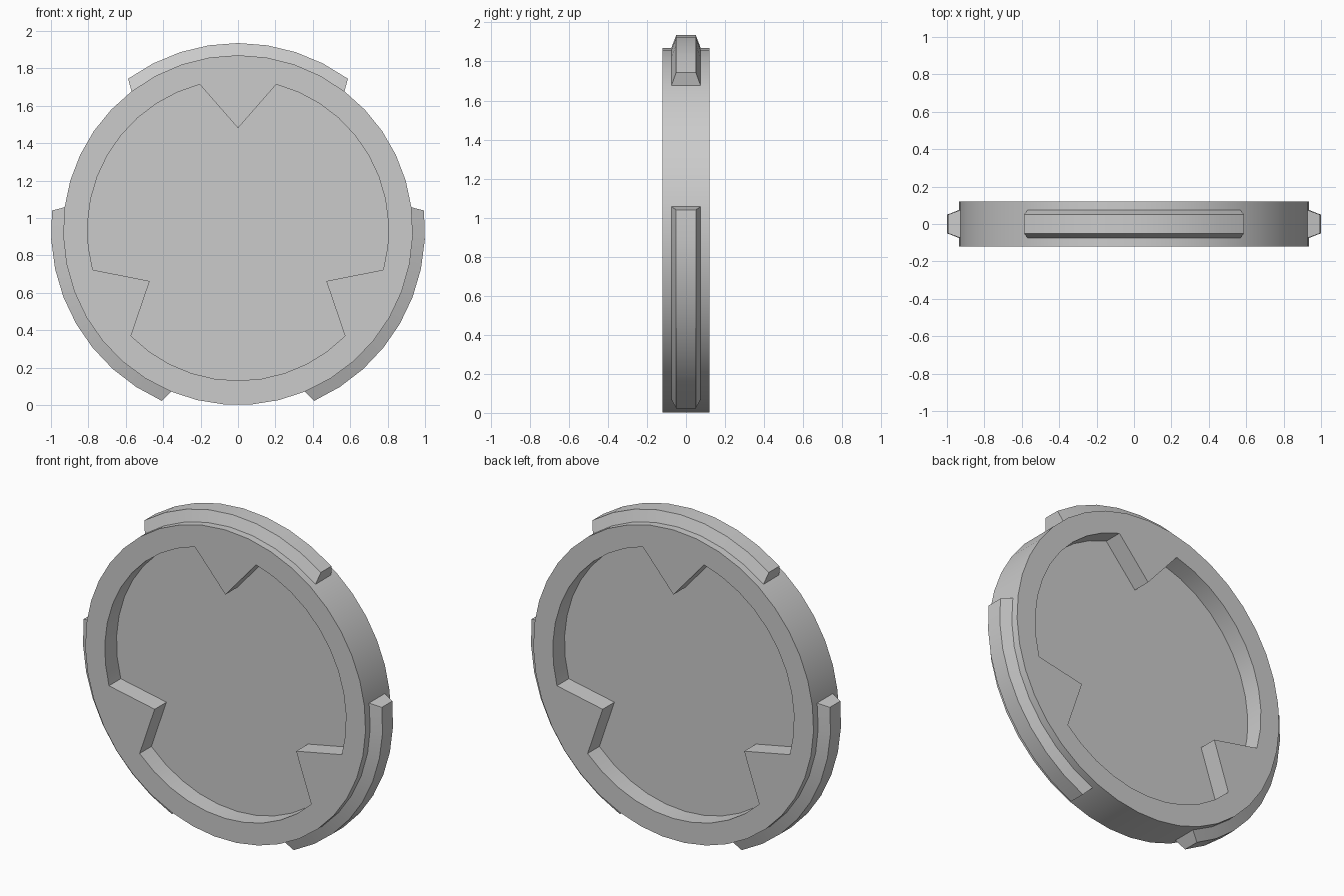
import bpy, bmesh
from math import sin, cos, radians

if "Cube" in bpy.data.objects:
    bpy.data.objects.remove(bpy.data.objects["Cube"])

CZ = 0.935                      # height of the disc centre
R_RIM, R_TAB, R_IN, R_TIP = 0.935, 1.0, 0.805, 0.545
HALF, WEB = 0.12, 0.008         # half thickness of rim and of middle plate


def pt(r, deg, y):
    a = radians(deg)
    return (r * cos(a), y, CZ + r * sin(a))


def arc(a0, a1, n):
    return [a0 + (a1 - a0) * i / n for i in range(n + 1)]


def finish(bm, name):
    bmesh.ops.recalc_face_normals(bm, faces=bm.faces)
    me = bpy.data.meshes.new(name)
    bm.to_mesh(me)
    bm.free()
    ob = bpy.data.objects.new(name, me)
    bpy.context.collection.objects.link(ob)
    bpy.ops.object.select_all(action='DESELECT')
    ob.select_set(True)
    bpy.context.view_layer.objects.active = ob
    bpy.ops.object.shade_smooth_by_angle(angle=radians(30))
    return ob


def bridge(bm, a, b):
    for i in range(len(a)):
        j = (i + 1) % len(a)
        bm.faces.new((a[i], a[j], b[j], b[i]))


# Outlines: round rim, and recess with three pointed notches
outer, inner = [], []
for c in (90, 210, 330):
    outer += [(R_RIM, a) for a in arc(c - 37.5, c + 37.5, 8)[:-1]]
    outer += [(R_RIM, a) for a in arc(c + 37.5, c + 82.5, 5)[:-1]]
    inner.append((R_TIP, c))
    inner += [(R_IN, a) for a in arc(c + 14.7, c + 105.3, 10)]

# Disc body: rim with a recess on both sides of a thin plate
bm = bmesh.new()
rims = []
for s in (-1, 1):
    o = [bm.verts.new(pt(r, a, s * HALF)) for r, a in outer]
    i = [bm.verts.new(pt(r, a, s * HALF)) for r, a in inner]
    f = [bm.verts.new(pt(r, a, s * WEB)) for r, a in inner]
    edges = [bm.edges.new((l[k - 1], l[k])) for l in (o, i) for k in range(len(l))]
    bmesh.ops.triangle_fill(bm, edges=edges, use_beauty=True, normal=(0, s, 0))
    bridge(bm, i, f)
    bm.faces.new(f)
    rims.append(o)
bridge(bm, *rims)
finish(bm, "disc_body")

# Tapered tabs around the edge
for k, c in enumerate((90, 210, 330)):
    bm = bmesh.new()
    rings = []
    for ab, at in zip(arc(c - 37.5, c + 37.5, 8), arc(c - 36, c + 36, 8)):
        rings.append([bm.verts.new(p) for p in (
            pt(R_RIM, ab, -0.075), pt(R_TAB, at, -0.05),
            pt(R_TAB, at, 0.05), pt(R_RIM, ab, 0.075))])
    for a, b in zip(rings, rings[1:]):
        for j in range(3):
            bm.faces.new((a[j], a[j + 1], b[j + 1], b[j]))
    bm.faces.new(rings[0])
    bm.faces.new(rings[-1])
    bm.normal_update()
    ob = finish(bm, "edge_tab_%d" % (k + 1))
    # open shells: make sure the faces point outward
    p = ob.data.polygons[1]
    out = p.center.copy()
    out.z -= CZ
    if p.normal.dot(out) < 0:
        ob.data.flip_normals()
